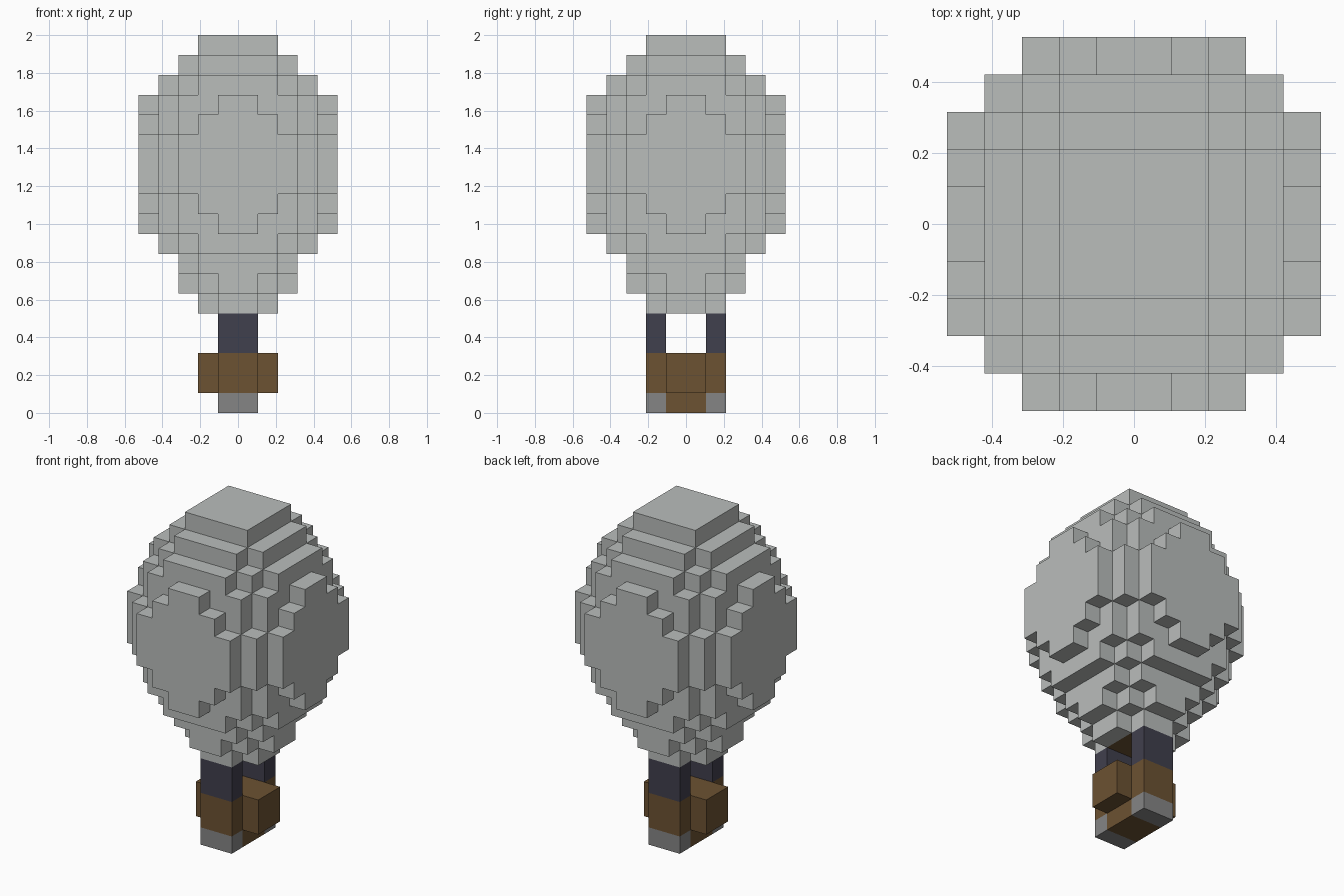
import bpy
import bmesh
from mathutils import Vector

cube = bpy.data.objects.get("Cube")
if cube:
    bpy.data.objects.remove(cube, do_unlink=True)

U = 2 / 19  # block size: the model is 19 blocks tall


def material(name, color):
    mat = bpy.data.materials.new(name)
    mat.use_nodes = True
    mat.diffuse_color = (*color, 1)
    bsdf = mat.node_tree.nodes["Principled BSDF"]
    bsdf.inputs["Base Color"].default_value = (*color, 1)
    bsdf.inputs["Roughness"].default_value = 0.9
    return mat


fabric = material("pale grey fabric", (0.49, 0.51, 0.50))
wood = material("brown wood", (0.150, 0.084, 0.032))
stone = material("mid grey trim", (0.235, 0.235, 0.235))
rope = material("dark slate rope", (0.051, 0.050, 0.074))


def box(x0, x1, y0, y1, z0, z1):
    """Block cells filling a box."""
    return {(x, y, z) for x in range(x0, x1) for y in range(y0, y1) for z in range(z0, z1)}


def layer(depths, z):
    """Round slice: depths gives the half depth of each column out from the middle."""
    n = len(depths)
    return {(x, y, z) for x in range(-n, n)
            for d in [depths[x if x >= 0 else -1 - x]] for y in range(-d, d)}


# Envelope slices, from the mouth up to the crown
mouth, throat, collar = (2, 1), (3, 2, 1), (3, 3, 2)
shoulder, upper, swell, belly = (4, 4, 3, 2), (5, 4, 4, 3, 1), (5, 5, 4, 3, 2), (5, 5, 5, 4, 3)
slices = [mouth, throat, collar, shoulder, upper, swell, belly, belly, belly,
          swell, upper, shoulder, collar, (2, 2)]
envelope = set()
for step, depths in enumerate(slices):
    envelope |= layer(depths, 5 + step)

# Burner block set into the mouth of the envelope
burner = box(-1, 1, -1, 1, 5, 6)
envelope -= burner

parts = {
    "envelope": (envelope, fabric),
    "burner": (burner, wood),
    "basket": (box(-1, 1, -2, 2, 1, 3) | box(-2, 2, -1, 1, 1, 3) | box(-1, 1, -1, 1, 0, 1), wood),
    "front_basket_trim": (box(-1, 1, -2, -1, 0, 1), stone),
    "back_basket_trim": (box(-1, 1, 1, 2, 0, 1), stone),
    "front_ropes": (box(-1, 1, -2, -1, 3, 5), rope),
    "back_ropes": (box(-1, 1, 1, 2, 3, 5), rope),
}
occupied = set().union(*(cells for cells, _ in parts.values()))


def build(name, cells, mat):
    """Make a mesh of only the exposed block sides."""
    bm = bmesh.new()
    for cell in sorted(cells):
        centre = Vector(cell) + Vector((0.5, 0.5, 0.5))
        for axis in range(3):
            for sign in (-1, 1):
                out = Vector((0, 0, 0))
                out[axis] = sign
                if tuple(int(c + o) for c, o in zip(cell, out)) in occupied:
                    continue
                a = Vector((0, 0, 0))
                a[(axis + 1) % 3] = 0.5
                b = out.cross(a)
                mid = centre + out * 0.5
                corners = (mid - a - b, mid + a - b, mid + a + b, mid - a + b)
                bm.faces.new([bm.verts.new(c * U) for c in corners])
    bmesh.ops.remove_doubles(bm, verts=bm.verts[:], dist=U / 100)
    mesh = bpy.data.meshes.new(name)
    bm.to_mesh(mesh)
    bm.free()
    mesh.materials.append(mat)
    bpy.context.collection.objects.link(bpy.data.objects.new(name, mesh))


for name, (cells, mat) in parts.items():
    build(name, cells, mat)
